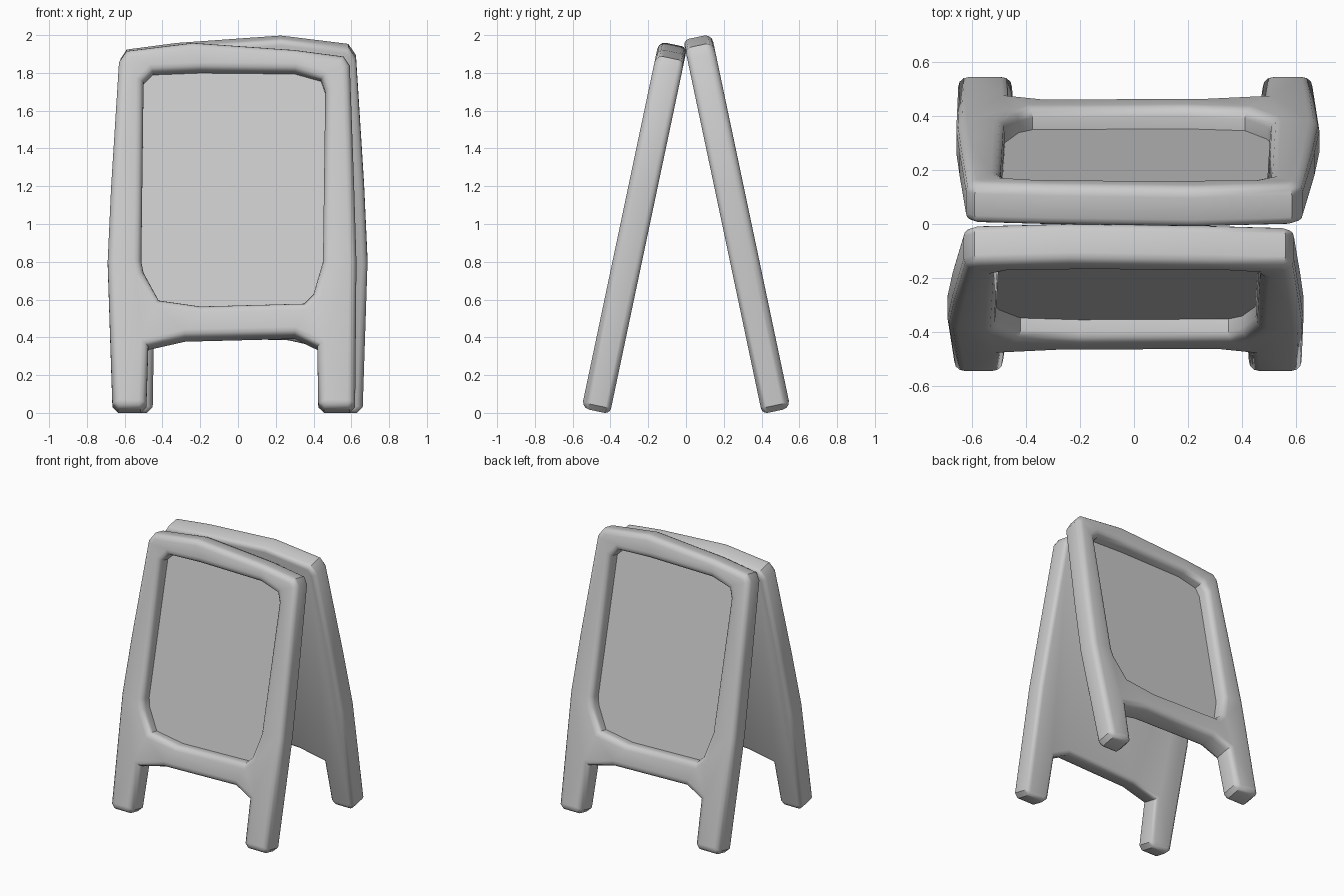
import bpy, bmesh, math
from mathutils import Vector

cube = bpy.data.objects.get("Cube")
if cube:
    bpy.data.objects.remove(cube)

LEAN = math.radians(11.9)
THICK = 0.153
BOARD_LEVEL = 0.068

grey = bpy.data.materials.new("light grey")
grey.use_nodes = True
grey.diffuse_color = (0.6, 0.6, 0.6, 1)
grey.node_tree.nodes["Principled BSDF"].inputs["Base Color"].default_value = (0.6, 0.6, 0.6, 1)

# Panel outline with two legs, counter-clockwise
OUTLINE = [(-0.635, 0), (-0.515, 0), (-0.485, 0.03), (-0.475, 0.34), (-0.28, 0.385),
           (0.3, 0.4), (0.42, 0.34), (0.425, 0.03), (0.455, 0), (0.59, 0), (0.62, 0.03),
           (0.627, 0.8), (0.615, 1.2), (0.592, 1.86), (0.56, 1.91), (0.3, 1.945),
           (-0.24, 1.984), (-0.59, 1.94), (-0.63, 1.88), (-0.672, 1.2), (-0.69, 0.8),
           (-0.665, 0.03)]
# Window that frames the writing board, counter-clockwise
WINDOW = [(-0.42, 0.59), (-0.2, 0.558), (0.35, 0.573), (0.4, 0.625), (0.45, 0.8),
          (0.462, 1.72), (0.44, 1.785), (0.3, 1.825), (-0.2, 1.83), (-0.45, 1.82),
          (-0.5, 1.77), (-0.512, 0.8), (-0.5, 0.74)]


def inset(points, d):
    """Move every edge of a counter-clockwise polygon inward by d."""
    result = []
    pts = [Vector(p) for p in points]
    for i, p in enumerate(pts):
        a = (p - pts[i - 1]).normalized()
        b = (pts[(i + 1) % len(pts)] - p).normalized()
        na, nb = Vector((-a.y, a.x)), Vector((-b.y, b.x))
        result.append(p + (na + nb) * (d / (1 + na.dot(nb))))
    return result


def add_loop(bm, points, d, level):
    return [bm.verts.new((p.x, p.y, level)) for p in inset(points, d)]


def bridge(bm, loops):
    for low, high in zip(loops, loops[1:]):
        for i in range(len(low)):
            bm.faces.new((low[i - 1], low[i], high[i], high[i - 1]))


def rounding(r):
    """Quarter-round steps as (inset, depth) pairs, from the face to the side."""
    return [(r * (1 - math.sin(t)), r * (1 - math.cos(t)))
            for t in (math.radians(a) for a in (0, 30, 60, 90))]


def finish(bm, name, placement):
    bmesh.ops.recalc_face_normals(bm, faces=bm.faces)
    mesh = bpy.data.meshes.new(name)
    bm.to_mesh(mesh)
    bm.free()
    mesh.materials.append(grey)
    obj = bpy.data.objects.new(name, mesh)
    bpy.context.collection.objects.link(obj)
    obj.location, obj.rotation_euler, obj.scale = placement
    bpy.ops.object.select_all(action='DESELECT')
    obj.select_set(True)
    bpy.context.view_layer.objects.active = obj
    bpy.ops.object.shade_smooth_by_angle(angle=math.radians(40))


def build_panel(side, placement):
    # Frame: rounded back, sides, rounded front, then down into the window
    bm = bmesh.new()
    outer = [add_loop(bm, OUTLINE, d, h) for d, h in rounding(0.03)]
    outer += [add_loop(bm, OUTLINE, d, THICK - h) for d, h in reversed(rounding(0.04))]
    bridge(bm, outer)
    bm.faces.new(outer[0])
    inner = [add_loop(bm, WINDOW, -d, THICK - h) for d, h in rounding(0.04)]
    inner.append(add_loop(bm, WINDOW, 0, BOARD_LEVEL))
    bridge(bm, inner)
    rim = []
    for loop in (outer[-1], inner[0]):
        rim += [bm.edges.get((loop[i - 1], loop[i])) for i in range(len(loop))]
    bmesh.ops.triangle_fill(bm, use_beauty=True, use_dissolve=False, edges=rim)
    finish(bm, side + "_frame", placement)

    # Board: thin plate set into the window
    bm = bmesh.new()
    plate = [add_loop(bm, WINDOW, 0, BOARD_LEVEL - h) for h in (0.008, 0)]
    bridge(bm, plate)
    for loop in plate:
        bm.faces.new(loop)
    finish(bm, side + "_board", placement)


# Two panels leaning on each other, the back one slightly larger
tilt = math.pi / 2 - LEAN
build_panel("front", ((0, -0.403, -0.006), (tilt, 0, 0), (1, 1, 1)))
build_panel("back", ((-0.018, 0.403, -0.006), (tilt, 0, math.pi), (1.02, 1.02, 1)))
